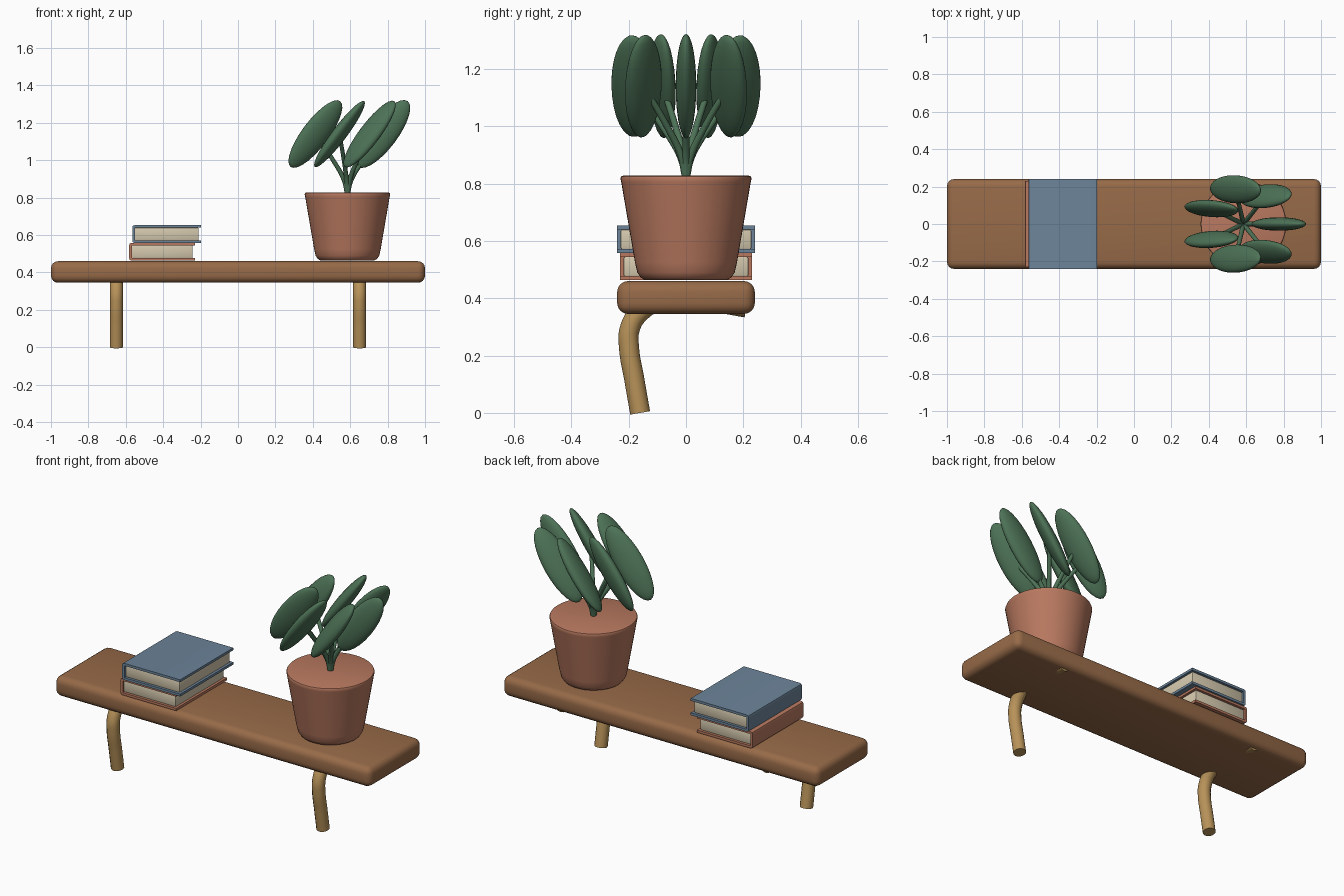
import bpy, bmesh, math
from mathutils import Matrix, Vector

if "Cube" in bpy.data.objects:
    bpy.data.objects.remove(bpy.data.objects["Cube"])


def material(name, rgb):
    m = bpy.data.materials.new(name)
    m.diffuse_color = (*rgb, 1)
    m.use_nodes = True
    m.node_tree.nodes["Principled BSDF"].inputs["Base Color"].default_value = m.diffuse_color
    return m


WOOD = material("wood", (0.31, 0.145, 0.065))
BRASS = material("brass", (0.48, 0.29, 0.10))
CLAY = material("clay", (0.48, 0.19, 0.115))
BLUE = material("blue_cover", (0.15, 0.23, 0.32))
PAPER = material("paper", (0.66, 0.58, 0.42))
LEAF = material("leaf", (0.075, 0.17, 0.095))


def finish(ob, mat, angle=35):
    ob.data.materials.clear()
    ob.data.materials.append(mat)
    bpy.ops.object.select_all(action='DESELECT')
    ob.select_set(True)
    bpy.context.view_layer.objects.active = ob
    bpy.ops.object.shade_smooth_by_angle(angle=math.radians(angle))
    return ob


def mesh_object(name, bm):
    bmesh.ops.recalc_face_normals(bm, faces=bm.faces)
    me = bpy.data.meshes.new(name)
    bm.to_mesh(me)
    bm.free()
    ob = bpy.data.objects.new(name, me)
    bpy.context.collection.objects.link(ob)
    return ob


def box(name, lo, hi, bevel, segments, mat):
    lo, hi = Vector(lo), Vector(hi)
    bm = bmesh.new()
    bmesh.ops.create_cube(bm, size=1, matrix=Matrix.Translation((lo + hi) / 2)
                          @ Matrix.Diagonal((*(hi - lo), 1)))
    bmesh.ops.bevel(bm, geom=bm.edges[:], offset=bevel, segments=segments,
                    profile=0.5, affect='EDGES')
    return finish(mesh_object(name, bm), mat)


def tube(name, points, radius, mat, tip=1.0):
    cu = bpy.data.curves.new(name, 'CURVE')
    cu.dimensions = '3D'
    cu.bevel_depth = radius
    cu.bevel_resolution = 4
    cu.resolution_u = 8
    cu.use_fill_caps = True
    sp = cu.splines.new('BEZIER')
    sp.bezier_points.add(len(points) - 1)
    for i, (bp, p) in enumerate(zip(sp.bezier_points, points)):
        bp.co = p
        bp.handle_left_type = bp.handle_right_type = 'AUTO'
        bp.radius = 1 + (tip - 1) * i / (len(points) - 1)
    ob = bpy.data.objects.new(name, cu)
    bpy.context.collection.objects.link(ob)
    bpy.ops.object.select_all(action='DESELECT')
    ob.select_set(True)
    bpy.context.view_layer.objects.active = ob
    bpy.ops.object.convert(target='MESH')
    return finish(bpy.context.object, mat, 50)


# Shelf board
box("shelf_board", (-1, -0.24, 0.345), (1, 0.24, 0.46), 0.038, 4, WOOD)

# Curved brackets, running through the board and down at the front
BRACKET = [(0.21, 0.368), (0.10, 0.385), (-0.09, 0.39), (-0.165, 0.347),
           (-0.197, 0.29), (-0.199, 0.23), (-0.18, 0.115), (-0.16, 0.0)]
for side, x in (("left", -0.65), ("right", 0.65)):
    tube(side + "_bracket", [(x, y, z) for y, z in BRACKET], 0.035, BRASS)


# Books: C-shaped cover wrapped round a page block
def book(name, x0, x1, half, z0, z1, mat):
    t, r = 0.014, 0.012
    profile = [(x1, z0), (x0 + r, z0), (x0 + 0.003, z0 + 0.004), (x0, z0 + r),
               (x0, z1 - r), (x0 + 0.003, z1 - 0.004), (x0 + r, z1), (x1, z1),
               (x1, z1 - t), (x0 + t, z1 - t), (x0 + t, z0 + t), (x1, z0 + t)]
    bm = bmesh.new()
    face = bm.faces.new([bm.verts.new((x, -half, z)) for x, z in profile])
    ext = bmesh.ops.extrude_face_region(bm, geom=[face])
    bmesh.ops.translate(bm, vec=(0, 2 * half, 0),
                        verts=[v for v in ext["geom"] if isinstance(v, bmesh.types.BMVert)])
    finish(mesh_object(name + "_cover", bm), mat)
    box(name + "_pages", (x0 + 0.01, -half + 0.012, z0 + t - 0.001),
        (x1 - 0.012, half - 0.012, z1 - t + 0.001), 0.006, 2, PAPER)


book("lower_book", -0.582, -0.23, 0.23, 0.463, 0.558, CLAY)
book("upper_book", -0.565, -0.198, 0.24, 0.557, 0.653, BLUE)

# Plant pot: lathed solid with a rounded foot and rim
PX, SIDES = 0.585, 48
POT = [(0.142, 0.463), (0.158, 0.472), (0.170, 0.490), (0.178, 0.525),
       (0.226, 0.805), (0.229, 0.818), (0.226, 0.825), (0.218, 0.828)]
bm = bmesh.new()
rings = [[bm.verts.new((PX + r * math.cos(math.tau * i / SIDES),
                        r * math.sin(math.tau * i / SIDES), z))
          for i in range(SIDES)] for r, z in POT]
for a, b in zip(rings, rings[1:]):
    for i in range(SIDES):
        j = (i + 1) % SIDES
        bm.faces.new((a[i], a[j], b[j], b[i]))
bm.faces.new(rings[0])
bm.faces.new(rings[-1])
finish(mesh_object("plant_pot", bm), CLAY, 40)

# Seven stems fanning out, each with a flattened leaf leaning to the right
STEM = [(0.0, 0.82), (0.018, 0.89), (0.085, 1.0), (0.19, 1.14)]
LEAN = Matrix.Rotation(math.radians(37), 4, 'Y')
for k in range(7):
    a = math.tau * k / 7
    path = [Vector((PX + r * math.cos(a), r * math.sin(a), z)) for r, z in STEM]
    tube(f"stem_{k + 1}", path, 0.014, LEAF, 0.75)
    bm = bmesh.new()
    bmesh.ops.create_uvsphere(bm, u_segments=24, v_segments=14, radius=1)
    bm.transform(Matrix.Translation(path[-1]) @ LEAN @ Matrix.Rotation(a, 4, 'Z')
                 @ Matrix.Diagonal((0.077, 0.036, 0.22, 1)))
    finish(mesh_object(f"leaf_{k + 1}", bm), LEAF, 60)
